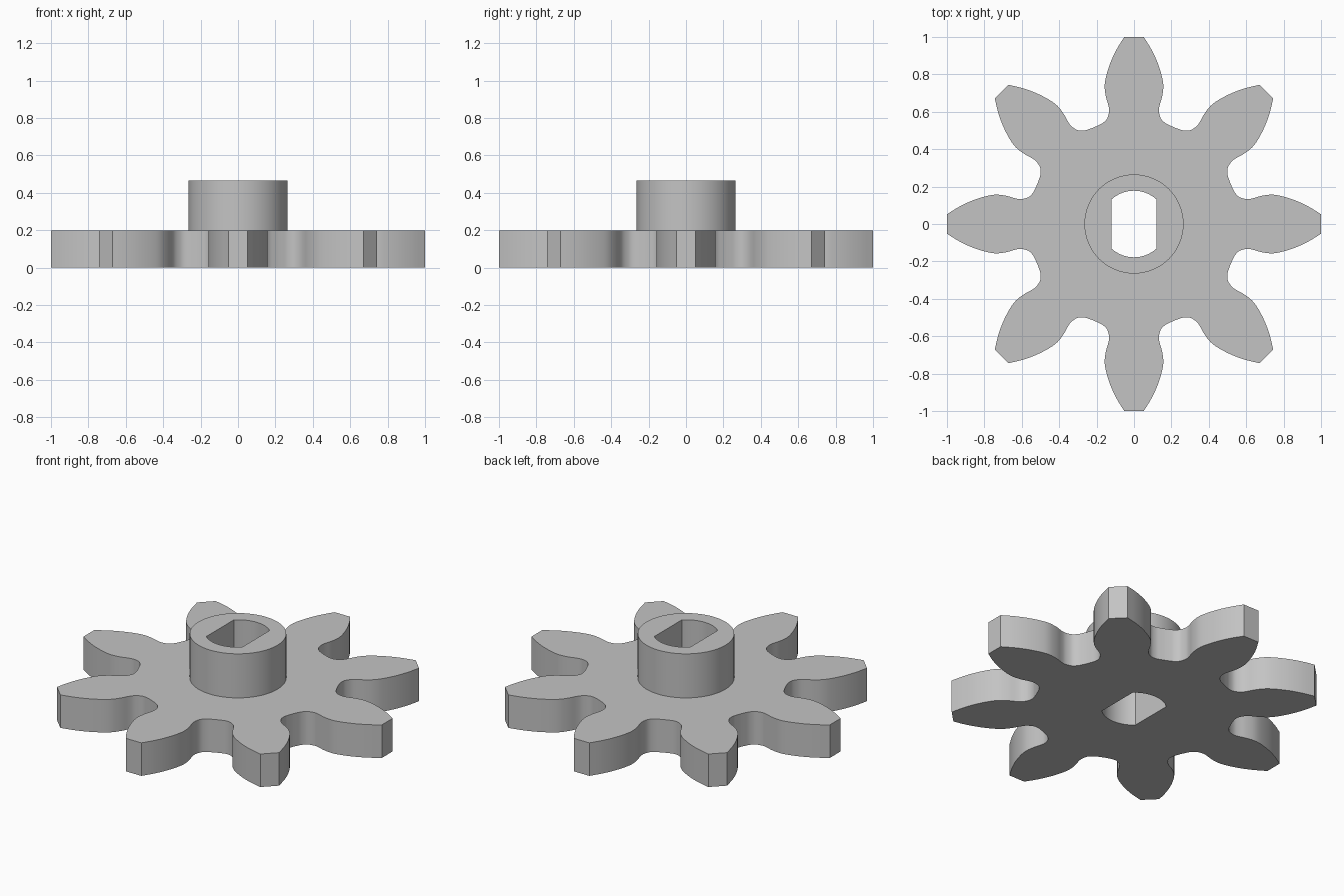
import bpy, bmesh, math
from mathutils import Vector, Matrix

TEETH = 8
PLATE_TOP, HUB_TOP = 0.2, 0.467
HUB_R, BORE_R, BORE_FLAT = 0.265, 0.178, 0.12

cube = bpy.data.objects.get("Cube")
if cube:
    bpy.data.objects.remove(cube, do_unlink=True)


def smooth_path(points, steps=4):
    """Catmull-Rom curve through the points."""
    pts = [Vector(p) for p in points]
    pts = [2 * pts[0] - pts[1]] + pts + [2 * pts[-1] - pts[-2]]
    out = []
    for a, b, c, d in zip(pts, pts[1:], pts[2:], pts[3:]):
        for i in range(steps):
            t = i / steps
            out.append(0.5 * (2 * b + (c - a) * t + (2 * a - 5 * b + 4 * c - d) * t**2
                              + (3 * b - a - 3 * c + d) * t**3))
    return out + [pts[-2]]


def gear_outline():
    # One flank from tip corner to the valley middle, mirrored and repeated
    flank = smooth_path([(0.052, 1.0), (0.092, 0.935), (0.125, 0.865), (0.149, 0.79),
                         (0.157, 0.735), (0.15, 0.68), (0.137, 0.635), (0.133, 0.603),
                         (0.143, 0.565), (0.166, 0.541), (0.19, 0.528), (0.214, 0.517)])
    tooth = [Vector((-p.x, p.y)) for p in reversed(flank[:-1])] + flank
    return [Matrix.Rotation(-math.tau * i / TEETH, 2) @ p
            for i in range(TEETH) for p in tooth]


def arc(radius, start, end, count):
    return [Vector((radius * math.cos(a), radius * math.sin(a)))
            for a in (start + (end - start) * i / count for i in range(count + 1))]


def bore_outline():
    # Round hole with two flat sides
    a = math.acos(BORE_FLAT / BORE_R)
    top = arc(BORE_R, a, math.pi - a, 16)
    return top + [-p for p in top]


def add_loop(bm, outline, z):
    verts = [bm.verts.new((p.x, p.y, z)) for p in outline]
    return [bm.edges.new((v, verts[(i + 1) % len(verts)])) for i, v in enumerate(verts)]


def add_wall(bm, outline, low, high):
    rings = [[bm.verts.new((p.x, p.y, z)) for p in outline] for z in (low, high)]
    n = len(outline)
    for i in range(n):
        j = (i + 1) % n
        bm.faces.new((rings[0][i], rings[0][j], rings[1][j], rings[1][i]))


def add_cap(bm, outer, inner, z):
    edges = add_loop(bm, outer, z) + add_loop(bm, inner, z)
    bmesh.ops.triangle_fill(bm, use_beauty=True, use_dissolve=False, edges=edges,
                            normal=(0, 0, 1))


teeth, bore = gear_outline(), bore_outline()
hub = arc(HUB_R, 0, math.tau, 64)[:-1]

bm = bmesh.new()
# Toothed plate
add_wall(bm, teeth, 0, PLATE_TOP)
add_cap(bm, teeth, bore, 0)
add_cap(bm, teeth, hub, PLATE_TOP)
# Raised hub
add_wall(bm, hub, PLATE_TOP, HUB_TOP)
add_cap(bm, hub, bore, HUB_TOP)
# Shaft hole
add_wall(bm, bore, 0, HUB_TOP)

bmesh.ops.remove_doubles(bm, verts=bm.verts, dist=0.0005)
bmesh.ops.recalc_face_normals(bm, faces=bm.faces)
mesh = bpy.data.meshes.new("spur_gear")
bm.to_mesh(mesh)
bm.free()
gear = bpy.data.objects.new("spur_gear", mesh)
bpy.context.collection.objects.link(gear)

# Plain grey
grey = bpy.data.materials.new("grey")
grey.use_nodes = True
colour = (0.55, 0.55, 0.55, 1)
grey.diffuse_color = colour
grey.node_tree.nodes["Principled BSDF"].inputs["Base Color"].default_value = colour
mesh.materials.append(grey)

bpy.ops.object.select_all(action='DESELECT')
gear.select_set(True)
bpy.context.view_layer.objects.active = gear
bpy.ops.object.shade_smooth_by_angle(angle=math.radians(25))
